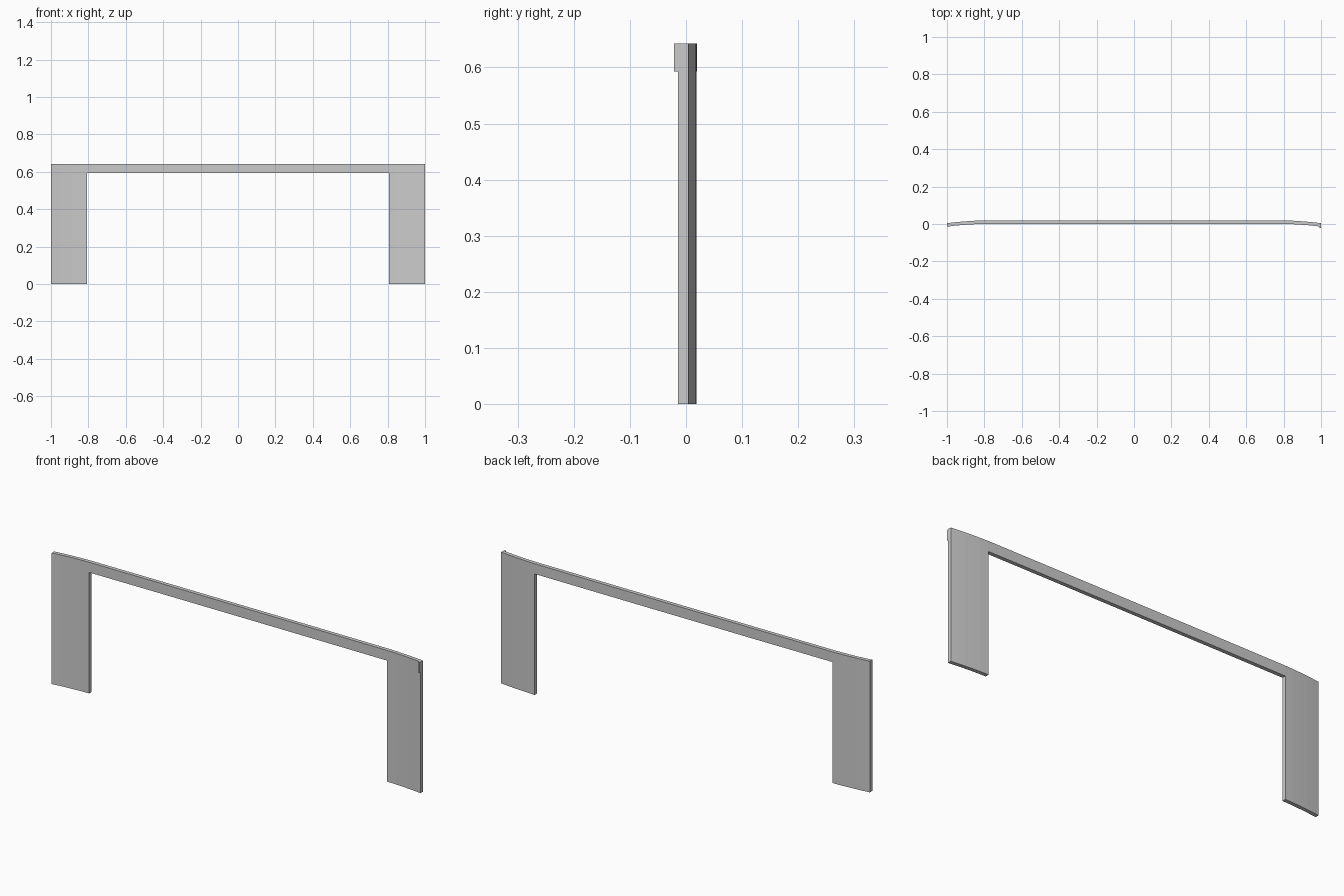
import bpy, bmesh

if "Cube" in bpy.data.objects:
    bpy.data.objects.remove(bpy.data.objects["Cube"])

# Plan-view rear curve of the bent end: (distance from centre, rear y, front y)
LEG_CURVE = [(0.807, 0.019, 0.000), (0.85, 0.0175, -0.001), (0.89, 0.015, -0.0035),
             (0.93, 0.0118, -0.0065), (0.965, 0.0085, -0.010), (1.0, 0.0045, -0.0145)]
BEAM_CURVE = [(-0.807, 0.019, 0.000), (-0.4, 0.02, 0.001),
              (0.4, 0.02, 0.001), (0.807, 0.019, 0.000)]
TOP, UNDER = 0.643, 0.593


def plate(name, curve, z0, z1, side=1):
    """Extrude a thin plan-view strip upwards."""
    outline = [(side * x, b) for x, b, f in curve] + [(side * x, f) for x, b, f in reversed(curve)]
    bm = bmesh.new()
    face = bm.faces.new([bm.verts.new((x, y, z0)) for x, y in outline])
    ext = bmesh.ops.extrude_face_region(bm, geom=[face])
    verts = [g for g in ext["geom"] if isinstance(g, bmesh.types.BMVert)]
    bmesh.ops.translate(bm, verts=verts, vec=(0, 0, z1 - z0))
    bmesh.ops.recalc_face_normals(bm, faces=bm.faces)
    mesh = bpy.data.meshes.new(name)
    bm.to_mesh(mesh)
    bm.free()
    obj = bpy.data.objects.new(name, mesh)
    bpy.context.collection.objects.link(obj)
    return obj


# Curved legs, mirrored left and right
plate("right_leg", LEG_CURVE, 0, TOP, 1)
plate("left_leg", LEG_CURVE, 0, TOP, -1)

# Crossbeam joining the legs
plate("crossbeam", BEAM_CURVE, UNDER, TOP)

# Small lip at the right end of the beam
plate("end_lip", [(0.992, -0.010, -0.021), (0.9985, -0.010, -0.021)], UNDER, TOP)
